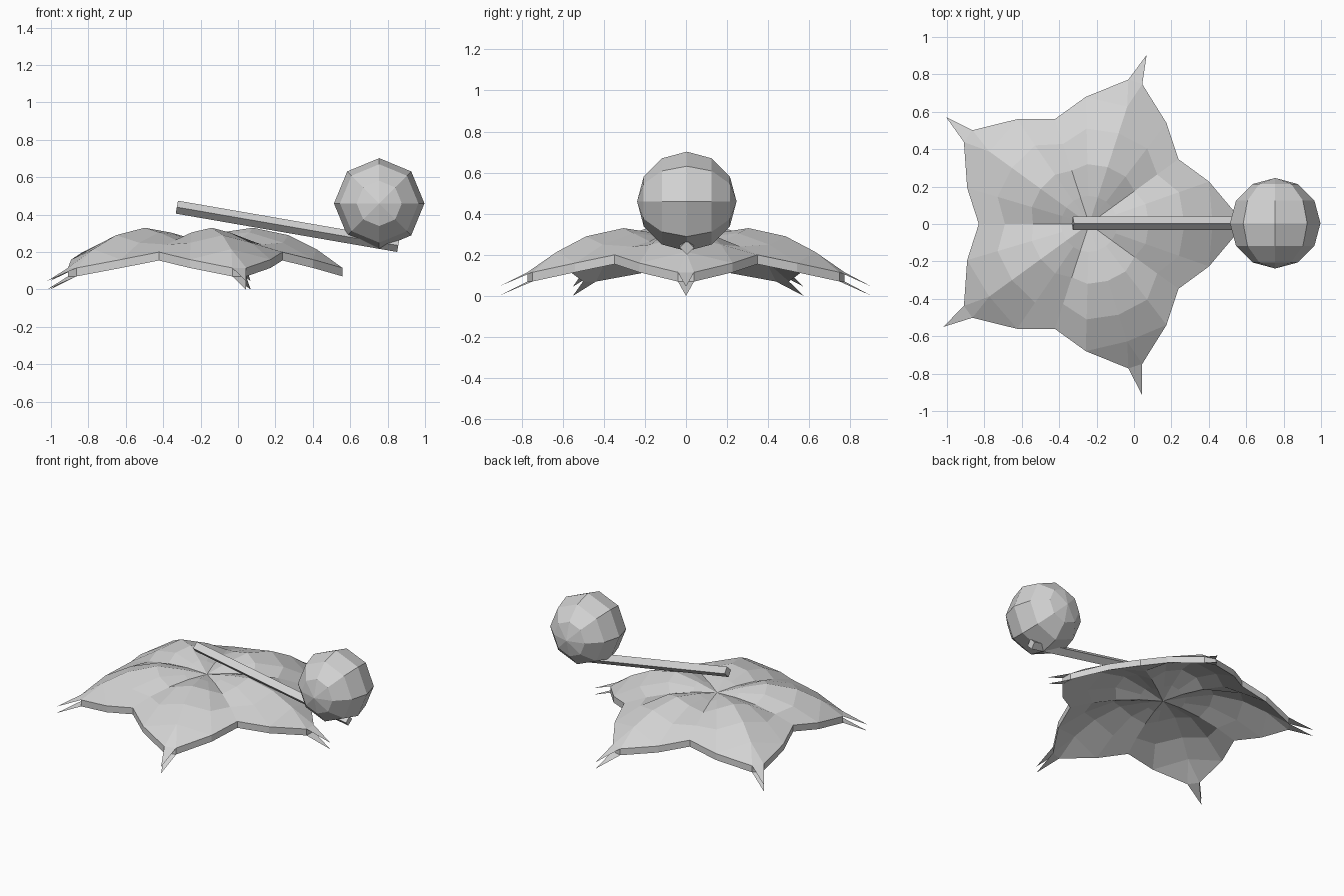
import bpy, bmesh, math
from mathutils import Vector, Matrix

if "Cube" in bpy.data.objects:
    bpy.data.objects.remove(bpy.data.objects["Cube"])

grey = bpy.data.materials.new("light grey")
grey.diffuse_color = (0.65, 0.65, 0.65, 1)
grey.use_nodes = True
grey.node_tree.nodes["Principled BSDF"].inputs["Base Color"].default_value = grey.diffuse_color


def finish(name, bm):
    bmesh.ops.recalc_face_normals(bm, faces=bm.faces)
    me = bpy.data.meshes.new(name)
    bm.to_mesh(me)
    bm.free()
    me.materials.append(grey)
    ob = bpy.data.objects.new(name, me)
    bpy.context.collection.objects.link(ob)
    return ob


# Radius and height along each kind of ray of the five-lobed leaf
CENTRE = Vector((-0.24, 0.0, 0.0))
CREST = [(0.15, 0.305), (0.32, 0.33), (0.51, 0.29), (0.66, 0.215)]
SIDE = [(0.15, 0.29), (0.32, 0.305), (0.51, 0.25), (0.68, 0.16)]
VALLEY = [(0.15, 0.275), (0.30, 0.265), (0.45, 0.24), (0.59, 0.20)]
RAYS = [(0, CREST), (19.5, SIDE), (36, VALLEY), (52.5, SIDE)]
THICK = 0.045


def leaf_layer(bm, drop):
    """One five-lobed sheet; returns its rim without the pointed tips."""
    def vert(r, deg, z):
        a = math.radians(deg)
        return bm.verts.new(CENTRE + Vector((r * math.cos(a), r * math.sin(a), z - drop)))

    hub = vert(0, 0, 0.27)
    rays = [[vert(r, 72 * k + a, z) for r, z in prof]
            for k in range(5) for a, prof in RAYS]
    n = len(rays)
    for i in range(n):
        a, b = rays[i], rays[(i + 1) % n]
        bm.faces.new((hub, a[0], b[0]))
        for j in range(3):
            bm.faces.new((a[j], a[j + 1], b[j + 1], b[j]))
    # slender tips
    rim = []
    for k in range(5):
        crest, left = rays[4 * k][3], rays[4 * k + 1][3]
        right = rays[4 * k - 1][3]
        s0, s1 = vert(0.80, 72 * k - 2.8, 0.115), vert(0.80, 72 * k + 2.8, 0.115)
        tip = vert(0.955, 72 * k - 0.8 * (k > 0), 0.045)
        bm.faces.new((crest, right, s0))
        bm.faces.new((crest, s0, s1))
        bm.faces.new((crest, s1, left))
        bm.faces.new((s0, tip, s1))
        rim += [s0, s1, left, rays[4 * k + 2][3], rays[4 * k + 3][3]]
    return rim


# Leaf: two sheets joined by a rim wall, with forked tips
bm = bmesh.new()
upper = leaf_layer(bm, 0.0)
lower = leaf_layer(bm, THICK)
for i in range(len(upper)):
    j = (i + 1) % len(upper)
    bm.faces.new((upper[i], upper[j], lower[j], lower[i]))
finish("five_lobed_leaf", bm)

# Stick: square bar turned on its edge
start, end = Vector((-0.327, 0.004, 0.44)), Vector((0.857, 0.004, 0.235))
bm = bmesh.new()
bmesh.ops.create_cone(bm, cap_ends=True, segments=4, radius1=0.035, radius2=0.035,
                      depth=(end - start).length)
tilt = math.atan2(end.x - start.x, end.z - start.z)
bm.transform(Matrix.Translation((start + end) / 2) @ Matrix.Rotation(tilt, 4, 'Y'))
finish("stick", bm)

# Ball: low-poly sphere with its poles along y
bm = bmesh.new()
bmesh.ops.create_uvsphere(bm, u_segments=8, v_segments=6, radius=0.242)
bm.transform(Matrix.Translation((0.755, 0.004, 0.46)) @ Matrix.Rotation(math.pi / 2, 4, 'X'))
finish("ball", bm)
